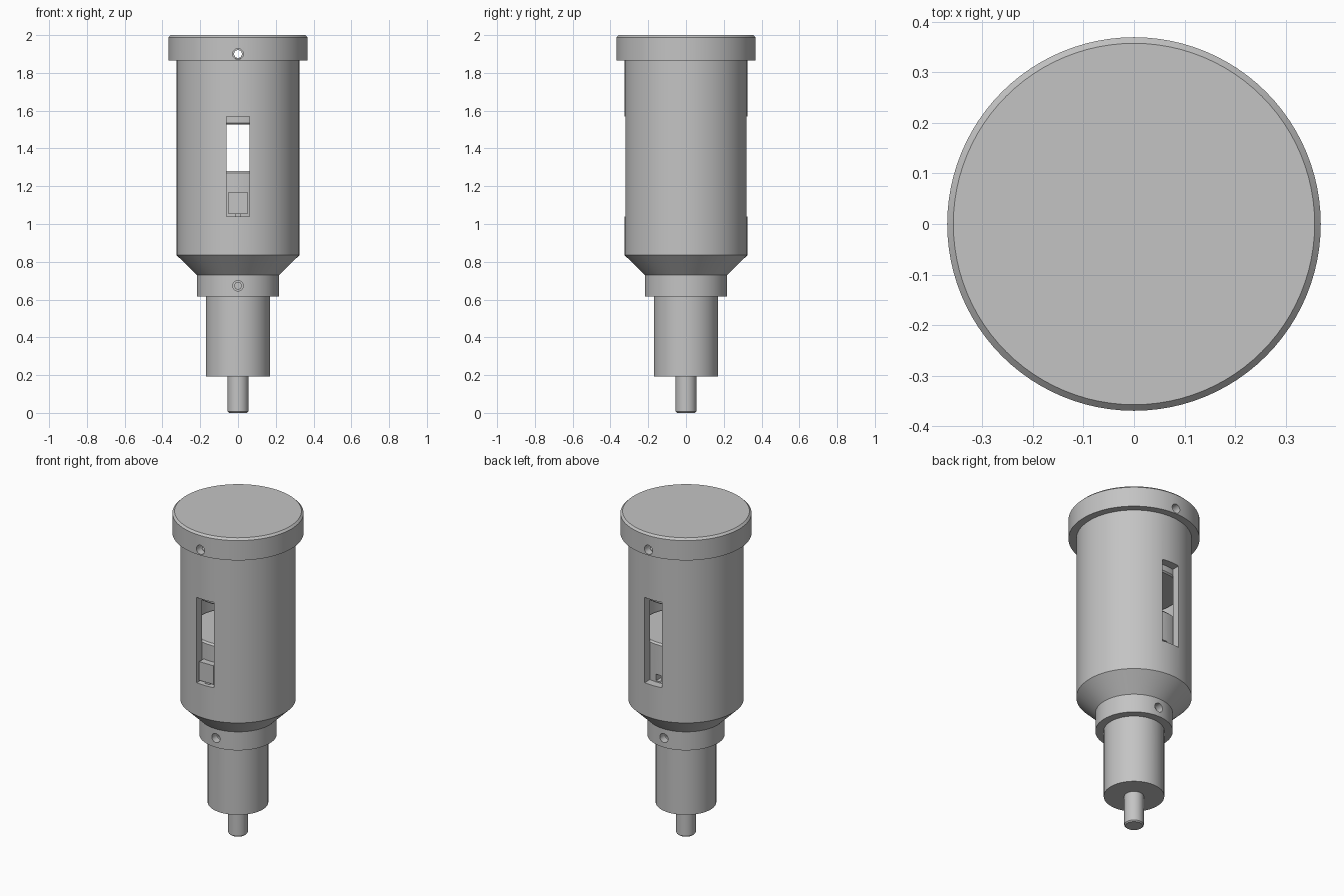
import bpy, bmesh
from math import tau, pi, radians
from mathutils import Matrix, Vector

old = bpy.data.objects.get("Cube")
if old:
    bpy.data.objects.remove(old, do_unlink=True)

grey = bpy.data.materials.new("satin grey")
grey.use_nodes = True
colour = (0.55, 0.55, 0.55, 1)
grey.diffuse_color = colour
grey.node_tree.nodes["Principled BSDF"].inputs["Base Color"].default_value = colour


def add_object(name, bm):
    bmesh.ops.recalc_face_normals(bm, faces=bm.faces)
    mesh = bpy.data.meshes.new(name)
    bm.to_mesh(mesh)
    bm.free()
    mesh.materials.append(grey)
    obj = bpy.data.objects.new(name, mesh)
    bpy.context.collection.objects.link(obj)
    return obj


def lathe(name, profile, closed=False, steps=96):
    """Spin a list of (radius, height) points about the z axis."""
    bm = bmesh.new()
    verts = [bm.verts.new((r, 0, z)) for r, z in profile]
    pairs = list(zip(verts, verts[1:]))
    if closed:
        pairs.append((verts[-1], verts[0]))
    edges = [bm.edges.new(p) for p in pairs]
    bmesh.ops.spin(bm, geom=verts + edges, cent=(0, 0, 0), axis=(0, 0, 1),
                   angle=tau, steps=steps, use_duplicate=False)
    bmesh.ops.remove_doubles(bm, verts=bm.verts, dist=1e-5)
    return add_object(name, bm)


def box(name, centre, size):
    bm = bmesh.new()
    bmesh.ops.create_cube(bm, size=1, matrix=Matrix.Translation(centre)
                          @ Matrix.Diagonal(Vector(size)).to_4x4())
    return add_object(name, bm)


def drill(radius, y, z, length):
    """Cylinder lying along y."""
    bm = bmesh.new()
    bmesh.ops.create_cone(bm, cap_ends=True, segments=32, radius1=radius,
                          radius2=radius, depth=length,
                          matrix=Matrix.Translation((0, y, z))
                          @ Matrix.Rotation(pi / 2, 4, "X"))
    return add_object("drill", bm)


def select_only(obj):
    bpy.ops.object.select_all(action="DESELECT")
    obj.select_set(True)
    bpy.context.view_layer.objects.active = obj


def cut(obj, *cutters):
    for cutter in cutters:
        cutter.hide_render = True
        mod = obj.modifiers.new("cut", "BOOLEAN")
        mod.operation = "DIFFERENCE"
        mod.solver = "EXACT"
        mod.object = cutter
        select_only(obj)
        bpy.ops.object.modifier_apply(modifier=mod.name)
        bpy.data.objects.remove(cutter, do_unlink=True)


# Hollow body with tapered neck and collar, windows front and back
housing = lathe("housing", [
    (0.275, 1.88), (0.325, 1.88), (0.325, 0.835), (0.218, 0.73),
    (0.218, 0.615), (0.171, 0.615), (0.171, 0.84), (0.275, 0.84)], closed=True)
cut(housing, box("window_cutter", (0, 0, 1.305), (0.12, 1, 0.53)),
    drill(0.028, 0, 0.673, 1))

# Cap with a plug reaching down into the body, drilled front to back
cap = lathe("cap", [
    (0, 2), (0.357, 2), (0.369, 1.988), (0.369, 1.865), (0.32, 1.865),
    (0.32, 1.885), (0.273, 1.885), (0.273, 1.535), (0.265, 1.527), (0, 1.527)])
cut(cap, drill(0.021, 0, 1.9, 1), drill(0.028, -0.37, 1.9, 0.16),
    drill(0.028, 0.37, 1.9, 0.16))

# Sliding piston seen through the windows
piston = lathe("piston", [
    (0, 1.28), (0.26, 1.28), (0.27, 1.27), (0.27, 0.85), (0, 0.85)])
cut(piston, box("notch_cutter", (0, 0.25, 1.065), (0.034, 0.12, 0.04)))

# Key block standing in the front window, on a small foot
key_block = box("key_block", (0, -0.275, 1.112), (0.1, 0.07, 0.116))
key_foot = box("key_foot", (0, -0.275, 1.046), (0.034, 0.05, 0.018))

# Lower barrel with set screw holes behind the collar holes
barrel = lathe("barrel", [
    (0, 0.845), (0.1705, 0.845), (0.1705, 0.192), (0, 0.192)])
cut(barrel, drill(0.018, -0.17, 0.673, 0.1), drill(0.018, 0.17, 0.673, 0.1))

# Thin drive rod at the bottom
rod = lathe("drive_rod", [
    (0, 0.25), (0.055, 0.25), (0.055, 0.007), (0.048, 0), (0, 0)], steps=48)

for part in (housing, cap, piston, barrel, rod):
    select_only(part)
    bpy.ops.object.shade_smooth_by_angle(angle=radians(30))
